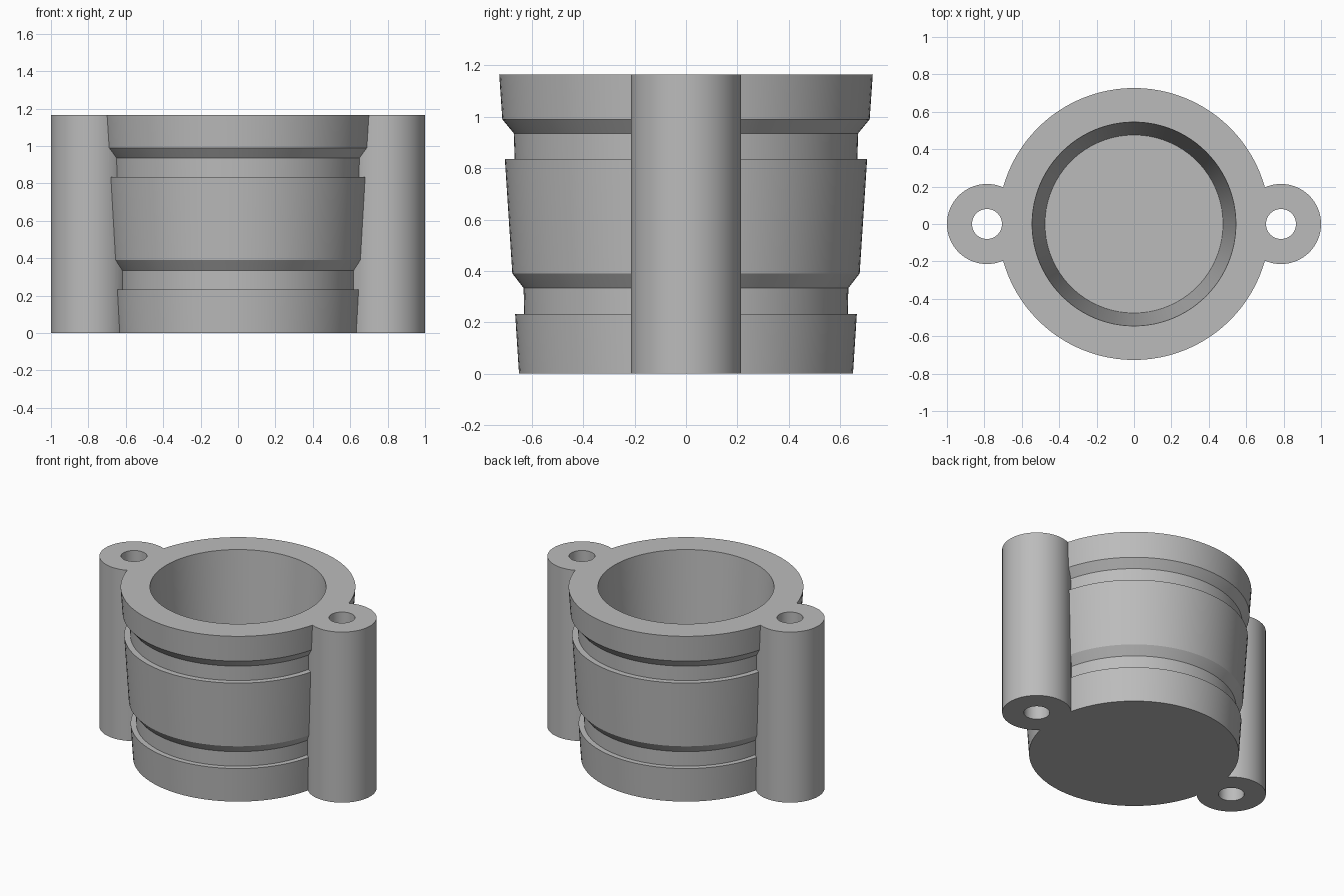
import bpy
import bmesh
import math

cube = bpy.data.objects.get("Cube")
if cube:
    bpy.data.objects.remove(cube, do_unlink=True)

HEIGHT = 1.165
LUG_X = 0.786
SEGMENTS = 96

grey = bpy.data.materials.new("plain grey")
grey.use_nodes = True
colour = (0.5, 0.5, 0.5, 1)
grey.diffuse_color = colour
grey.node_tree.nodes["Principled BSDF"].inputs["Base Color"].default_value = colour


def add_object(name, bm):
    mesh = bpy.data.meshes.new(name)
    bmesh.ops.recalc_face_normals(bm, faces=bm.faces)
    bm.to_mesh(mesh)
    bm.free()
    mesh.materials.append(grey)
    obj = bpy.data.objects.new(name, mesh)
    bpy.context.collection.objects.link(obj)
    return obj


def lathe(name, profile):
    """Spin a closed (radius, height) profile around the z axis."""
    bm = bmesh.new()
    verts = [bm.verts.new((r, 0, z)) for r, z in profile]
    edges = [bm.edges.new(pair) for pair in zip(verts, verts[1:])]
    bmesh.ops.spin(bm, geom=verts + edges, cent=(0, 0, 0), axis=(0, 0, 1),
                   angle=math.tau, steps=SEGMENTS, use_duplicate=False)
    bmesh.ops.remove_doubles(bm, verts=bm.verts, dist=0.0001)
    return add_object(name, bm)


def cylinder(name, x, radius, z_min, z_max):
    bm = bmesh.new()
    bmesh.ops.create_cone(bm, cap_ends=True, segments=SEGMENTS, radius1=radius,
                          radius2=radius, depth=z_max - z_min)
    bmesh.ops.translate(bm, verts=bm.verts, vec=(x, 0, (z_min + z_max) / 2))
    return add_object(name, bm)


def combine(target, other, operation):
    """Apply a boolean to the target and drop the helper."""
    mod = target.modifiers.new(other.name, "BOOLEAN")
    mod.operation = operation
    mod.solver = "EXACT"
    mod.object = other
    bpy.context.view_layer.objects.active = target
    bpy.ops.object.modifier_apply(modifier=mod.name)
    bpy.data.objects.remove(other, do_unlink=True)


# Tapered cup with two grooves on the outside and a deep cavity
cup = lathe("grooved_cup", [
    (0, 0), (0.65, 0), (0.665, 0.233), (0.63, 0.233), (0.632, 0.333),
    (0.676, 0.39), (0.705, 0.835), (0.667, 0.835), (0.67, 0.935),
    (0.715, 0.99), (0.727, HEIGHT), (0.545, HEIGHT), (0.476, 0.12), (0, 0.12),
])

# Bolt lugs on both sides, merged with the cup, then drilled through
for side in (-1, 1):
    lug = cylinder("bolt_lug", side * LUG_X, 0.214, 0, HEIGHT)
    combine(cup, lug, "UNION")
for side in (-1, 1):
    drill = cylinder("bolt_hole", side * LUG_X, 0.08, -0.1, HEIGHT + 0.1)
    combine(cup, drill, "DIFFERENCE")

# Smooth round walls with crisp rims
bpy.ops.object.select_all(action="DESELECT")
cup.select_set(True)
bpy.context.view_layer.objects.active = cup
bpy.ops.object.shade_smooth_by_angle(angle=math.radians(25))
